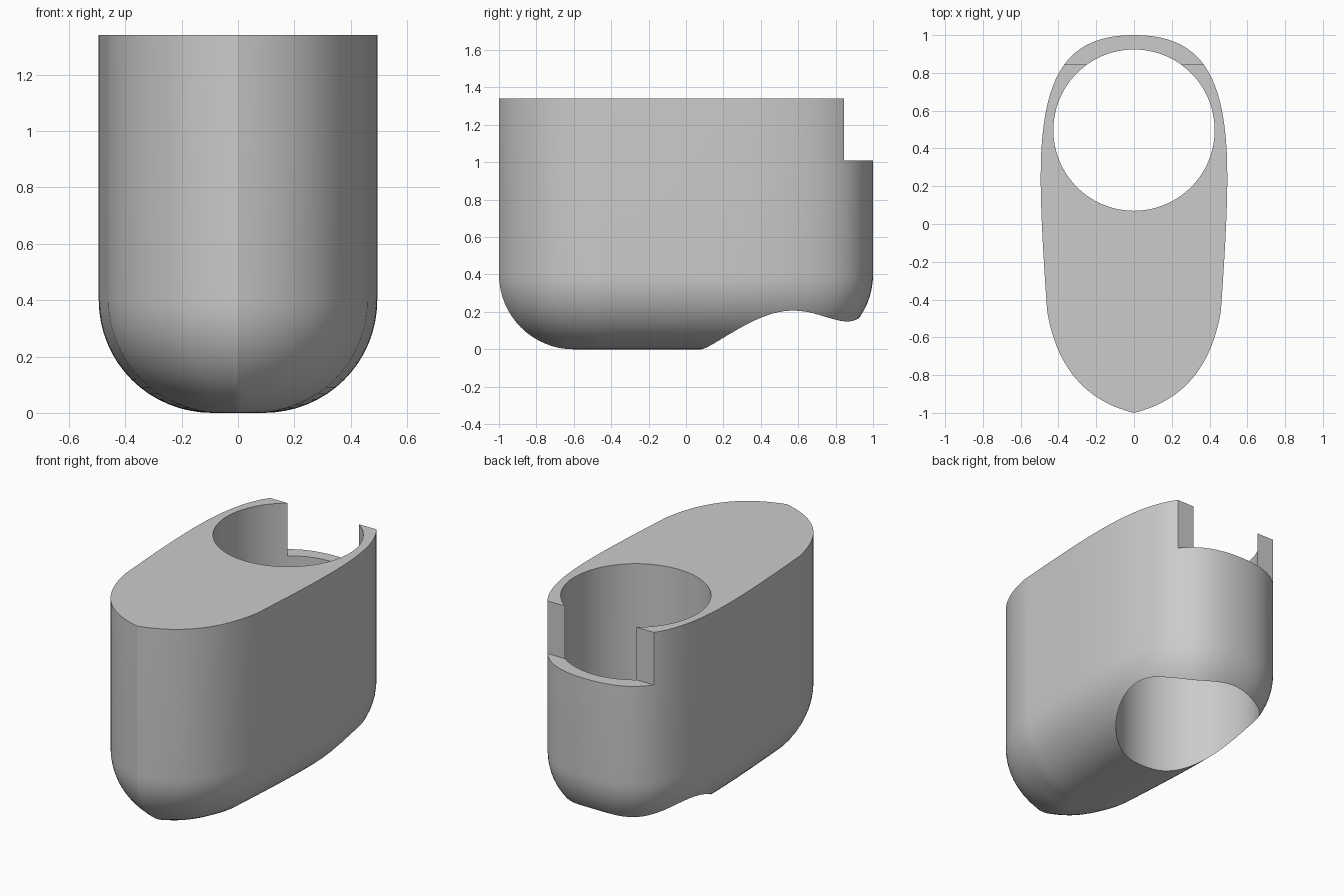
import bpy, bmesh, math
from mathutils import Vector
from mathutils.geometry import interpolate_bezier

if "Cube" in bpy.data.objects:
    bpy.data.objects.remove(bpy.data.objects["Cube"])

HEIGHT, FILLET, STEPS = 1.34, 0.4, 16

grey = bpy.data.materials.new("plain grey")
grey.use_nodes = True
grey.diffuse_color = (0.6, 0.6, 0.6, 1)
grey.node_tree.nodes["Principled BSDF"].inputs["Base Color"].default_value = grey.diffuse_color

# Plan outline: pointed nose, nearly straight flank, rounded back
curves = [
    [(0, -1), (0.2, -0.95), (0.4, -0.82), (0.46, -0.46)],
    [(0.46, -0.46), (0.478, -0.2), (0.494, 0.05), (0.494, 0.25)],
    [(0.494, 0.25), (0.494, 0.8), (0.35, 1), (0, 1)],
]
half = []
for p0, h0, h1, p1 in curves:
    pts = interpolate_bezier(*[Vector((*p, 0)) for p in (p0, h0, h1, p1)], 25)
    half += pts[:-1]
half.append(Vector((0, 1, 0)))
outline = half + [Vector((-p.x, p.y, 0)) for p in reversed(half[1:-1])]


def inset(p, d):
    """Move an outline point inward, toward the central spine."""
    spine = Vector((0, min(max(p.y, -0.5), 0.5), 0))
    return p + (spine - p).normalized() * d


# Body: rings round the bottom fillet, then straight walls
bm = bmesh.new()
rings = []
for i in range(STEPS + 1):
    a = math.pi / 2 * i / STEPS
    d, z = FILLET * (1 - math.sin(a)), FILLET * (1 - math.cos(a))
    rings.append([bm.verts.new(inset(p, d) + Vector((0, 0, z))) for p in outline])
rings.append([bm.verts.new(p + Vector((0, 0, HEIGHT))) for p in outline])
n = len(outline)
for low, high in zip(rings, rings[1:]):
    for i in range(n):
        j = (i + 1) % n
        bm.faces.new((low[i], low[j], high[j], high[i]))
bm.faces.new(rings[0][::-1])
bm.faces.new(rings[-1])
bmesh.ops.recalc_face_normals(bm, faces=bm.faces)
mesh = bpy.data.meshes.new("holder_body")
bm.to_mesh(mesh)
bm.free()
mesh.materials.append(grey)
body = bpy.data.objects.new("holder_body", mesh)
bpy.context.collection.objects.link(body)

# Cutters: round through hole and the notch at the back rim
bpy.ops.mesh.primitive_cylinder_add(vertices=96, radius=0.427, depth=4, location=(0, 0.497, 0.5))
hole = bpy.context.object
hole.name = "hole_cutter"
bpy.ops.mesh.primitive_cube_add(size=1, location=(0, 1.345, 1.51))
notch = bpy.context.object
notch.name = "notch_cutter"
notch.scale = (2, 1, 1)

for cutter in (hole, notch):
    cutter.data.materials.append(grey)
    cutter.hide_render = True
    cutter.hide_set(True)
    cut = body.modifiers.new(cutter.name, "BOOLEAN")
    cut.operation = "DIFFERENCE"
    cut.solver = "EXACT"
    cut.object = cutter

# Apply the cuts and smooth everything but the sharp rims
bpy.ops.object.select_all(action="DESELECT")
body.select_set(True)
bpy.context.view_layer.objects.active = body
for name in [m.name for m in body.modifiers]:
    bpy.ops.object.modifier_apply(modifier=name)
for cutter in (hole, notch):
    bpy.data.objects.remove(cutter)
bpy.ops.object.shade_smooth_by_angle(angle=math.radians(25))
